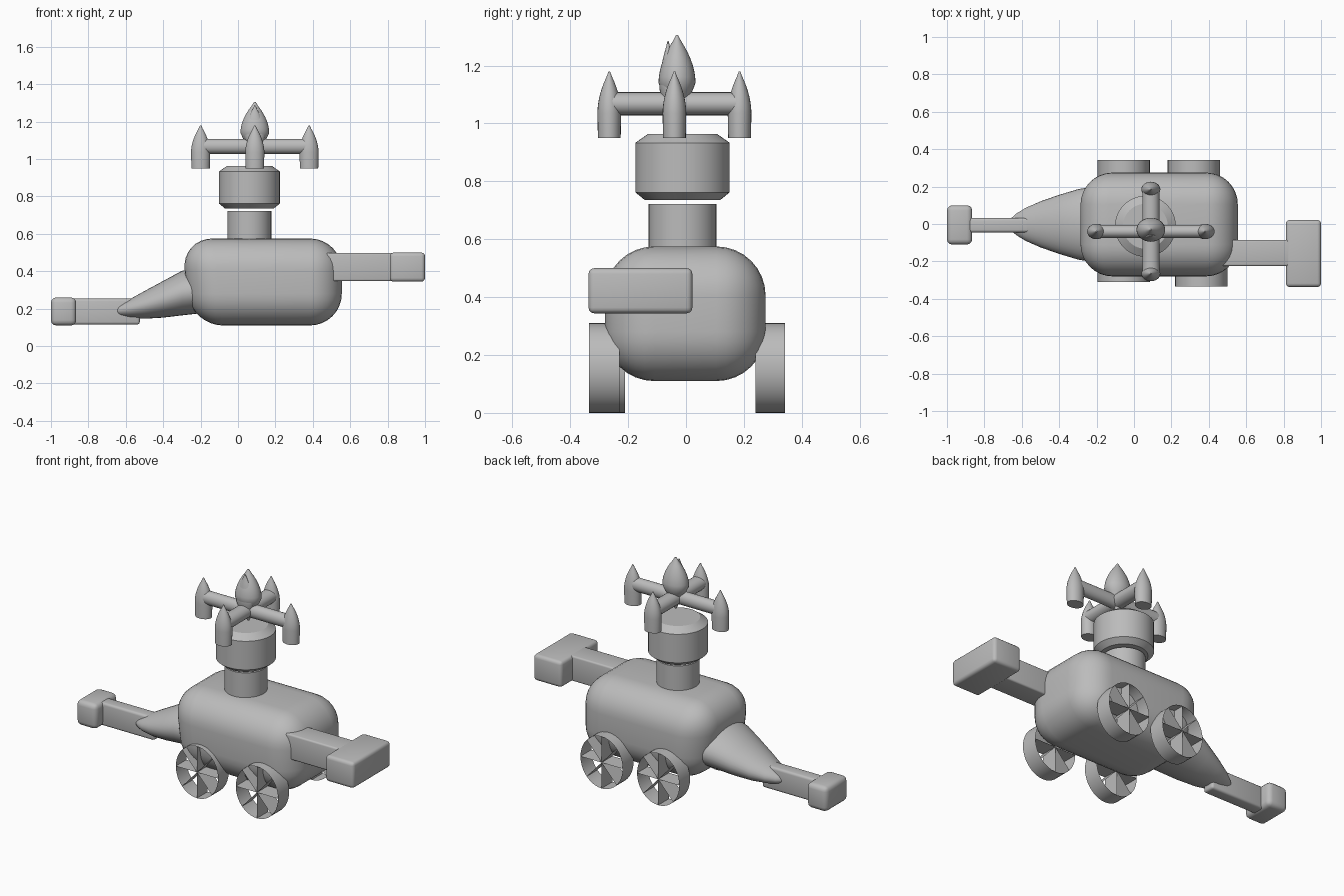
import bpy, bmesh, math
from mathutils import Vector

if "Cube" in bpy.data.objects:
    bpy.data.objects.remove(bpy.data.objects["Cube"])

grey = bpy.data.materials.new("plain grey")
grey.use_nodes = True
grey.diffuse_color = (0.5, 0.5, 0.5, 1)
grey.node_tree.nodes["Principled BSDF"].inputs["Base Color"].default_value = (0.5, 0.5, 0.5, 1)


def finish(name, bm, angle=35):
    bmesh.ops.recalc_face_normals(bm, faces=bm.faces)
    mesh = bpy.data.meshes.new(name)
    bm.to_mesh(mesh)
    bm.free()
    mesh.materials.append(grey)
    obj = bpy.data.objects.new(name, mesh)
    bpy.context.collection.objects.link(obj)
    bpy.ops.object.select_all(action='DESELECT')
    obj.select_set(True)
    bpy.context.view_layer.objects.active = obj
    bpy.ops.object.shade_smooth_by_angle(angle=math.radians(angle))
    return obj


def loft(name, origin, axis, rings, sides=32, caps=True, angle=35):
    """Elliptical rings (distance, radius u, radius v, shift along v) joined along an axis."""
    u, v, w = {"X": ("010", "001", "100"), "Y": ("100", "001", "010"),
               "Z": ("100", "010", "001")}[axis]
    u, v, w = (Vector([float(c) for c in s]) for s in (u, v, w))
    bm = bmesh.new()
    loops = []
    for d, a, b, shift in rings:
        loops.append([])
        for i in range(sides):
            t = math.tau * i / sides
            p = Vector(origin) + w * d + u * a * math.cos(t) + v * (shift + b * math.sin(t))
            loops[-1].append(bm.verts.new(p))
    for lo, hi in zip(loops, loops[1:]):
        for i in range(sides):
            j = (i + 1) % sides
            bm.faces.new((lo[i], lo[j], hi[j], hi[i]))
    if caps:
        bm.faces.new(loops[0])
        bm.faces.new(loops[-1])
    return finish(name, bm, angle)


def block(name, low, high, bevel, segments=3, adjust=None):
    """Rounded box between two corners."""
    bm = bmesh.new()
    bmesh.ops.create_cube(bm, size=1)
    for vert in bm.verts:
        vert.co = Vector([l + (h - l) * (c + 0.5) for l, h, c in zip(low, high, vert.co)])
        if adjust:
            adjust(vert.co)
    bmesh.ops.bevel(bm, geom=bm.edges[:], offset=bevel, segments=segments,
                    profile=0.5, affect='EDGES', clamp_overlap=True)
    return finish(name, bm, 40)


# Rounded hull, rear face leaning back toward the top
def lean(co):
    if co.x < 0 and co.z < 0.3:
        co.x += 0.055


block("hull", (-0.305, -0.28, 0.11), (0.555, 0.275, 0.575), 0.17, 8, lean)

# Tapering tail: distance, half width, half height, centre height
loft("tail", (0, -0.002, 0), "X", [
    (-0.667, 0.01, 0.006, 0.187), (-0.66, 0.03, 0.018, 0.187), (-0.63, 0.057, 0.034, 0.191),
    (-0.58, 0.088, 0.05, 0.2), (-0.5, 0.123, 0.074, 0.22), (-0.4, 0.158, 0.098, 0.25),
    (-0.3, 0.188, 0.119, 0.283), (-0.2, 0.205, 0.125, 0.3)])

# Rear and front booms with cross blocks
block("rear_boom", (-0.89, -0.045, 0.115), (-0.525, 0.032, 0.253), 0.014)
block("rear_cross_block", (-1.0, -0.11, 0.11), (-0.865, 0.1, 0.26), 0.028)
block("front_boom", (0.36, -0.225, 0.347), (0.85, -0.085, 0.498), 0.01)
block("front_cross_block", (0.812, -0.337, 0.344), (1.0, 0.022, 0.5), 0.02)


# Open thin rims with paper-thin radial blades
def wheel(name, x, y0, y1):
    rx, rz = 0.14, 0.155
    loft(name + "_rim", (x, 0, rz), "Y", [(y0, rx, rz, 0), (y1, rx, rz, 0)], 40, False)
    bm = bmesh.new()
    for i in range(8):
        t = math.tau * i / 8
        tip = (x + rx * math.cos(t), rz + rz * math.sin(t))
        quad = [(x, y0, rz), (tip[0], y0, tip[1]), (tip[0], y1, tip[1]), (x, y1, rz)]
        bm.faces.new([bm.verts.new(p) for p in quad])
    finish(name + "_blades", bm)


wheel("right_rear_wheel", -0.055, -0.31, -0.21)
wheel("right_front_wheel", 0.36, -0.335, -0.23)
wheel("left_rear_wheel", -0.055, 0.24, 0.342)
wheel("left_front_wheel", 0.32, 0.24, 0.342)

# Neck and drum
loft("neck", (0.061, -0.012, 0), "Z", [(z, 0.117, 0.117, 0) for z in (0.5, 0.722)], 40)
loft("drum", (0.061, -0.012, 0), "Z", [
    (z, r, r, 0) for z, r in ((0.735, 0.13), (0.762, 0.163), (0.933, 0.163), (0.963, 0.12))], 40, angle=25)

# Rotor cross arms
HUB = (0.09, -0.04, 1.068)
loft("long_rotor_arm", HUB, "X", [(d, 0.035, 0.04, 0) for d in (-0.29, 0.29)], 24)
loft("short_rotor_arm", HUB, "Y", [(d, 0.045, 0.04, 0) for d in (-0.225, 0.225)], 24)


def bullet(height, base):
    """Nose profile as (height, scale) pairs, pointed at the top."""
    return [(base + height * k / 8, max(0.06, (1 - (k / 8) ** 1.9))) for k in range(9)]


# Pods at the arm ends
for label, dx, dy in (("rear", -0.29, 0), ("front", 0.29, 0), ("left", 0, 0.225), ("right", 0, -0.225)):
    shape = [(0.95, 0.96)] + bullet(0.145, 1.035)
    loft(label + "_rotor_pod", (HUB[0] + dx, HUB[1] + dy, 0), "Z",
         [(z, 0.051 * s, 0.041 * s, 0) for z, s in shape], 24)

# Central spinner with a slimmer companion cone
spinner = [(1.0, 0.08), (1.07, 0.5), (1.11, 0.82)] + bullet(0.165, 1.14)
loft("spinner", (0.09, -0.031, 0), "Z", [(z, 0.077 * s, 0.064 * s, 0) for z, s in spinner], 32)
companion = [(1.07, 0.6)] + bullet(0.165, 1.12)
loft("spinner_companion", (0.09, -0.062, 0), "Z",
     [(z, 0.055 * s, 0.03 * s, 0) for z, s in companion], 24)
